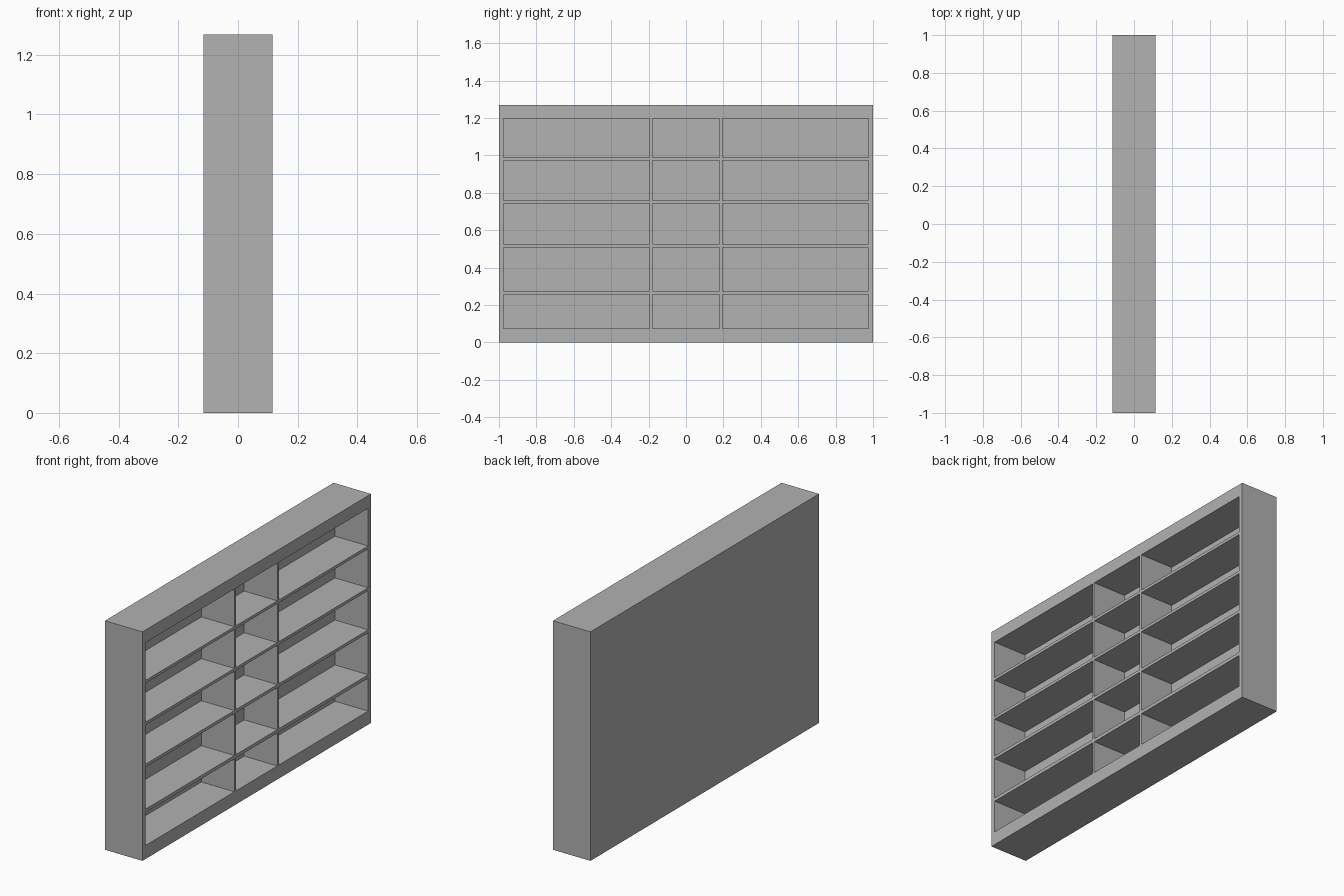
import bpy, bmesh

if "Cube" in bpy.data.objects:
    bpy.data.objects.remove(bpy.data.objects["Cube"])

FRONT, BACK, BACK_PANEL = 0.115, -0.115, -0.088
# Board edges: odd-numbered gaps are open compartments, even ones are board
YS = [-1.0, -0.975, -0.195, -0.18, 0.18, 0.195, 0.975, 1.0]
ZS = [0.0, 0.075, 0.257, 0.276, 0.508, 0.525, 0.742, 0.758, 0.973, 0.989, 1.198, 1.268]


def moved(bm, geom, dx):
    verts = [g for g in geom if isinstance(g, bmesh.types.BMVert)]
    bmesh.ops.translate(bm, verts=verts, vec=(dx, 0, 0))


bm = bmesh.new()

# Open face: lattice of uprights and shelf edges
grid = [[bm.verts.new((FRONT, y, z)) for z in ZS] for y in YS]
cells = []
for i in range(len(YS) - 1):
    for j in range(len(ZS) - 1):
        f = bm.faces.new((grid[i][j], grid[i + 1][j], grid[i + 1][j + 1], grid[i][j + 1]))
        if i % 2 and j % 2:
            cells.append(f)
rim = [e for e in bm.edges if e.is_boundary]

# Compartments pushed in to the back panel
res = bmesh.ops.extrude_discrete_faces(bm, faces=cells)
moved(bm, list({v for f in res["faces"] for v in f.verts}), BACK_PANEL - FRONT)

# Outer case and closed back
res = bmesh.ops.extrude_edge_only(bm, edges=rim)
moved(bm, res["geom"], BACK - FRONT)
back_edges = [e for e in bm.edges if all(abs(v.co.x - BACK) < 1e-5 for v in e.verts)]
bmesh.ops.edgeloop_fill(bm, edges=back_edges)

bmesh.ops.recalc_face_normals(bm, faces=bm.faces)
mesh = bpy.data.meshes.new("bookcase")
bm.to_mesh(mesh)
bm.free()

# Dark grey finish
mat = bpy.data.materials.new("dark_grey")
mat.diffuse_color = (0.445, 0.445, 0.445, 1)
mat.use_nodes = True
mat.node_tree.nodes["Principled BSDF"].inputs["Base Color"].default_value = mat.diffuse_color
mesh.materials.append(mat)
bpy.context.collection.objects.link(bpy.data.objects.new("bookcase", mesh))
